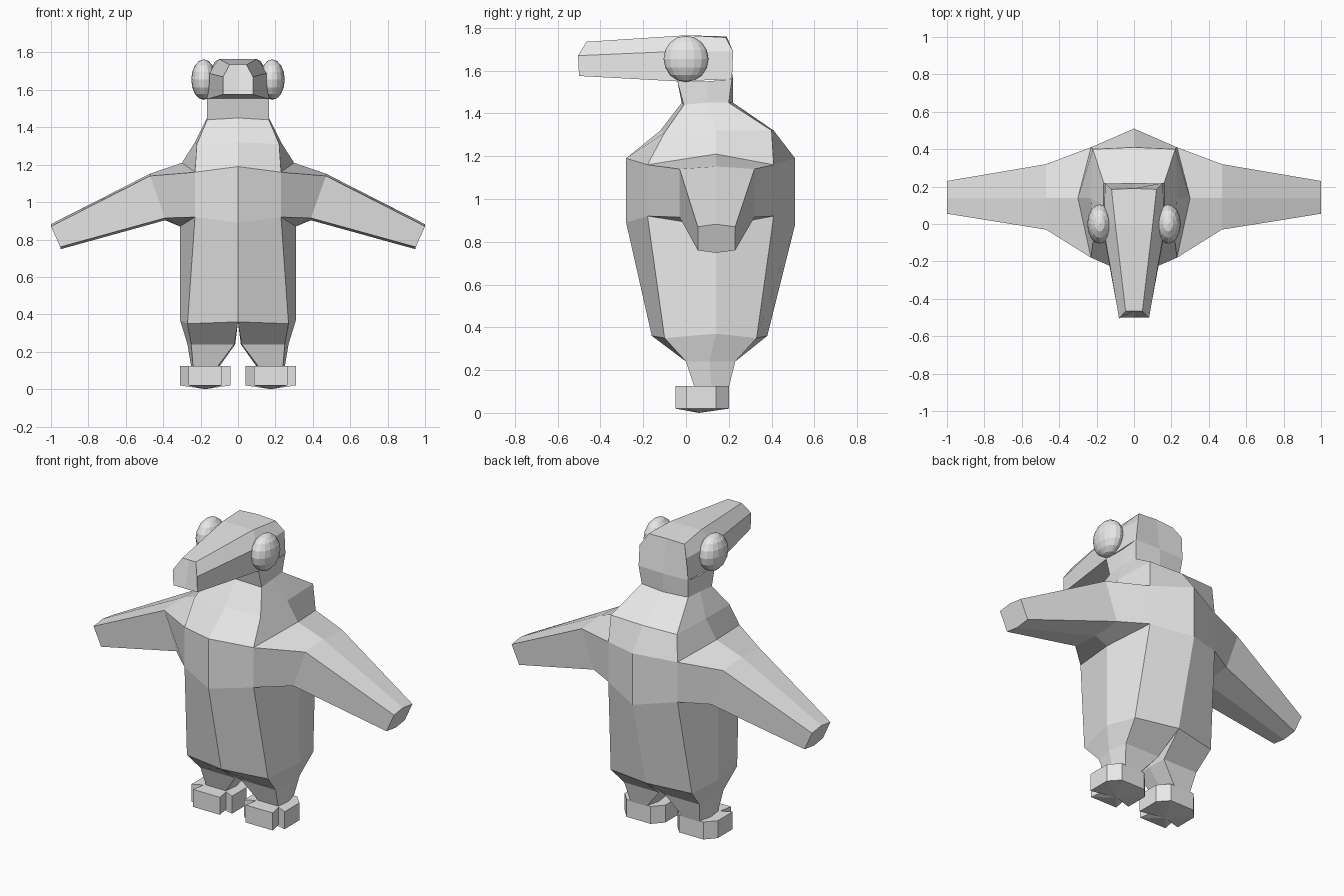
import bpy
import bmesh
from mathutils import Matrix, Vector

default_cube = bpy.data.objects.get("Cube")
if default_cube:
    bpy.data.objects.remove(default_cube, do_unlink=True)

# One plain clay colour for the whole bird
clay = bpy.data.materials.new("light_grey")
clay.use_nodes = True
colour = (0.8, 0.8, 0.8, 1)
clay.diffuse_color = colour
clay.node_tree.nodes["Principled BSDF"].inputs["Base Color"].default_value = colour


def finish(name, bm):
    """Turn the left half into a mirrored object."""
    bmesh.ops.recalc_face_normals(bm, faces=bm.faces[:])
    mesh = bpy.data.meshes.new(name)
    bm.to_mesh(mesh)
    bm.free()
    mesh.materials.append(clay)
    obj = bpy.data.objects.new(name, mesh)
    bpy.context.collection.objects.link(obj)
    mirror = obj.modifiers.new("mirror", 'MIRROR')
    mirror.merge_threshold = 0.001
    return obj


def loft(name, rings, closed=False, cap_start=False, cap_end=False, skip=()):
    """Skin quads between rings of equal length, leaving out skipped (ring, strip) cells."""
    bm = bmesh.new()
    rows = [[bm.verts.new(p) for p in ring] for ring in rings]
    count = len(rows[0])
    for i in range(len(rows) - 1):
        for j in range(count if closed else count - 1):
            if (i, j) not in skip:
                k = (j + 1) % count
                bm.faces.new((rows[i][j], rows[i][k], rows[i + 1][k], rows[i + 1][j]))
    if cap_start:
        bm.faces.new(rows[0])
    if cap_end:
        bm.faces.new(rows[-1])
    return finish(name, bm)


# Body half rings: front centre, front corner, side, back corner, back centre
hips = [(0, -.16, .36), (.27, -.10, .35), (.31, .14, .37), (.27, .33, .35), (0, .38, .36)]
waist = [(0, -.28, .89), (.23, -.18, .92), (.31, .14, .87), (.23, .41, .92), (0, .51, .88)]
chest = [(0, -.28, 1.19), (.23, -.18, 1.16), (.3, .14, 1.21), (.23, .41, 1.16), (0, .51, 1.19)]
shoulder = [(0, -.12, 1.32), (.22, -.1, 1.31), (.23, .14, 1.32), (.22, .4, 1.32), (0, .41, 1.32)]
neck = [(0, -.02, 1.45), (.165, -.01, 1.44), (.165, .1, 1.45), (.155, .2, 1.45), (0, .22, 1.45)]
skull_base = [(0, -.04, 1.55), (.165, -.04, 1.55), (.165, .1, 1.55), (.165, .215, 1.56), (0, .22, 1.56)]
# The side cells between waist and chest stay open for the wings
loft("body", [hips, waist, chest, shoulder, neck, skull_base], skip={(1, 1), (1, 2)})

# Legs grow out of the hip ring plus one crotch point
thigh_top = hips + [(0, .11, .36)]
knee = [(.02, 0, .24), (.25, 0, .24), (.27, .11, .24), (.25, .23, .24), (.02, .23, .24), (.015, .11, .24)]
ankle = [(.11, .04, .12), (.24, .04, .12), (.25, .12, .12), (.23, .2, .12), (.12, .2, .12), (.1, .12, .12)]
loft("legs", [thigh_top, knee, ankle], closed=True)

# Wings: top front, middle, back then bottom back, middle, front
wing_root = chest[1:4] + waist[3:0:-1]


def wing_section(x_top, x_low, y_front, y_back, z_top, z_low):
    ridge = .012
    ys = (y_front, .14, y_back)
    top = [(x_top, y, z_top + (ridge if n == 1 else 0)) for n, y in enumerate(ys)]
    low = [(x_low, y, z_low - (ridge if n == 1 else 0)) for n, y in enumerate(ys)]
    return top + low[::-1]


loft("wings", [wing_root,
               wing_section(.47, .39, -.03, .32, 1.14, .915),
               wing_section(1, .95, .055, .23, .87, .76)],
     closed=True, cap_end=True)

# Head and beak half sections: bottom centre, bottom, cheek, crown edge, crown centre
beak_tip = [(0, -.5, 1.575), (.08, -.5, 1.575), (.08, -.505, 1.67), (.045, -.465, 1.735), (0, -.465, 1.735)]
face = [(0, -.04, 1.55), (.165, -.04, 1.55), (.16, -.04, 1.69), (.1, 0, 1.765), (0, 0, 1.765)]
head_back = [(0, .22, 1.56), (.165, .215, 1.56), (.155, .22, 1.69), (.12, .185, 1.755), (0, .19, 1.76)]
loft("head_and_beak", [beak_tip, face, head_back], cap_start=True, cap_end=True, skip={(1, 0)})

# Feet: one front toe, side lobes and a chamfered heel
foot_centre = .175
half_outline = [(.09, -.05), (.075, .03), (.135, 0), (.135, .14), (.08, .2)]
outline = ([(foot_centre + x, y) for x, y in half_outline]
           + [(foot_centre - x, y) for x, y in reversed(half_outline)])
bm = bmesh.new()
top = [bm.verts.new((x, y, .125)) for x, y in outline]
low = [bm.verts.new((x, y, .02)) for x, y in outline]
sole = bm.verts.new((foot_centre, .06, 0))
bm.faces.new(top)
for i in range(len(top)):
    j = (i + 1) % len(top)
    bm.faces.new((top[i], top[j], low[j], low[i]))
    bm.faces.new((low[i], low[j], sole))
finish("feet", bm)

# Eyes: faceted, flattened spheres on the cheeks
bm = bmesh.new()
placement = Matrix.Translation(Vector((.183, 0, 1.655))) @ Matrix.Diagonal((.067, .105, .108, 1))
bmesh.ops.create_uvsphere(bm, u_segments=16, v_segments=8, radius=1, matrix=placement)
finish("eyes", bm)
